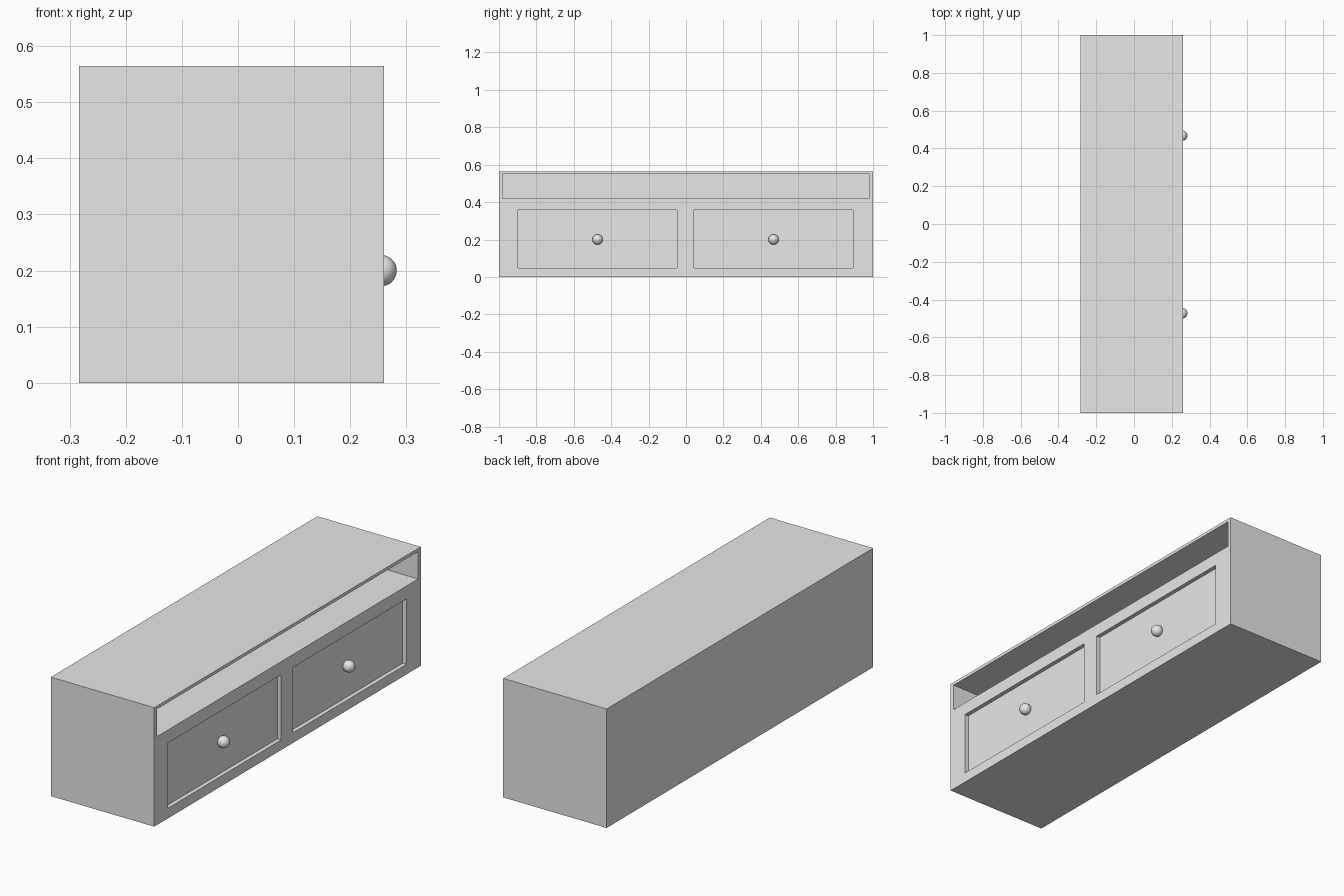
import bpy, math

cube = bpy.data.objects.get("Cube")
if cube:
    bpy.data.objects.remove(cube, do_unlink=True)

# Single light grey finish
grey = bpy.data.materials.new("light_grey")
grey.use_nodes = True
grey.diffuse_color = (0.8, 0.8, 0.8, 1)
grey.node_tree.nodes["Principled BSDF"].inputs["Base Color"].default_value = (0.8, 0.8, 0.8, 1)

FACE = 0.26      # x of the drawer side
BACK = -0.283
HEIGHT = 0.565


def box(name, x, y, z):
    """Box spanning the given (min, max) ranges."""
    bpy.ops.mesh.primitive_cube_add(size=1)
    ob = bpy.context.object
    ob.name = name
    for v in ob.data.vertices:
        v.co = [lo + (c + 0.5) * (hi - lo) for c, (lo, hi) in zip(v.co, (x, y, z))]
    ob.data.materials.append(grey)
    return ob


def carve(target, x, y, z):
    """Cut a box-shaped pocket out of the target."""
    cutter = box("cutter", x, y, z)
    cutter.hide_render = True
    mod = target.modifiers.new("pocket", 'BOOLEAN')
    mod.operation = 'DIFFERENCE'
    mod.solver = 'EXACT'
    mod.object = cutter
    bpy.context.view_layer.objects.active = target
    bpy.ops.object.modifier_apply(modifier=mod.name)
    bpy.data.objects.remove(cutter, do_unlink=True)


# Cabinet body with the long open shelf
body = box("cabinet_body", (BACK, FACE), (-1, 1), (0, HEIGHT))
carve(body, (BACK + 0.02, FACE + 0.1), (-0.98, 0.98), (0.42, 0.55))

# Recessed drawer fronts, each with a round knob
for side, start in (("right", -0.898), ("left", 0.043)):
    end = start + 0.85
    carve(body, (FACE - 0.02, FACE + 0.1), (start, end), (0.048, 0.358))
    bpy.ops.mesh.primitive_uv_sphere_add(
        segments=16, ring_count=10, radius=0.028,
        location=(FACE - 0.005, (start + end) / 2, 0.2),
        rotation=(0, math.pi / 2, 0))
    knob = bpy.context.object
    knob.name = side + "_drawer_knob"
    knob.data.materials.append(grey)
    bpy.ops.object.shade_smooth()
